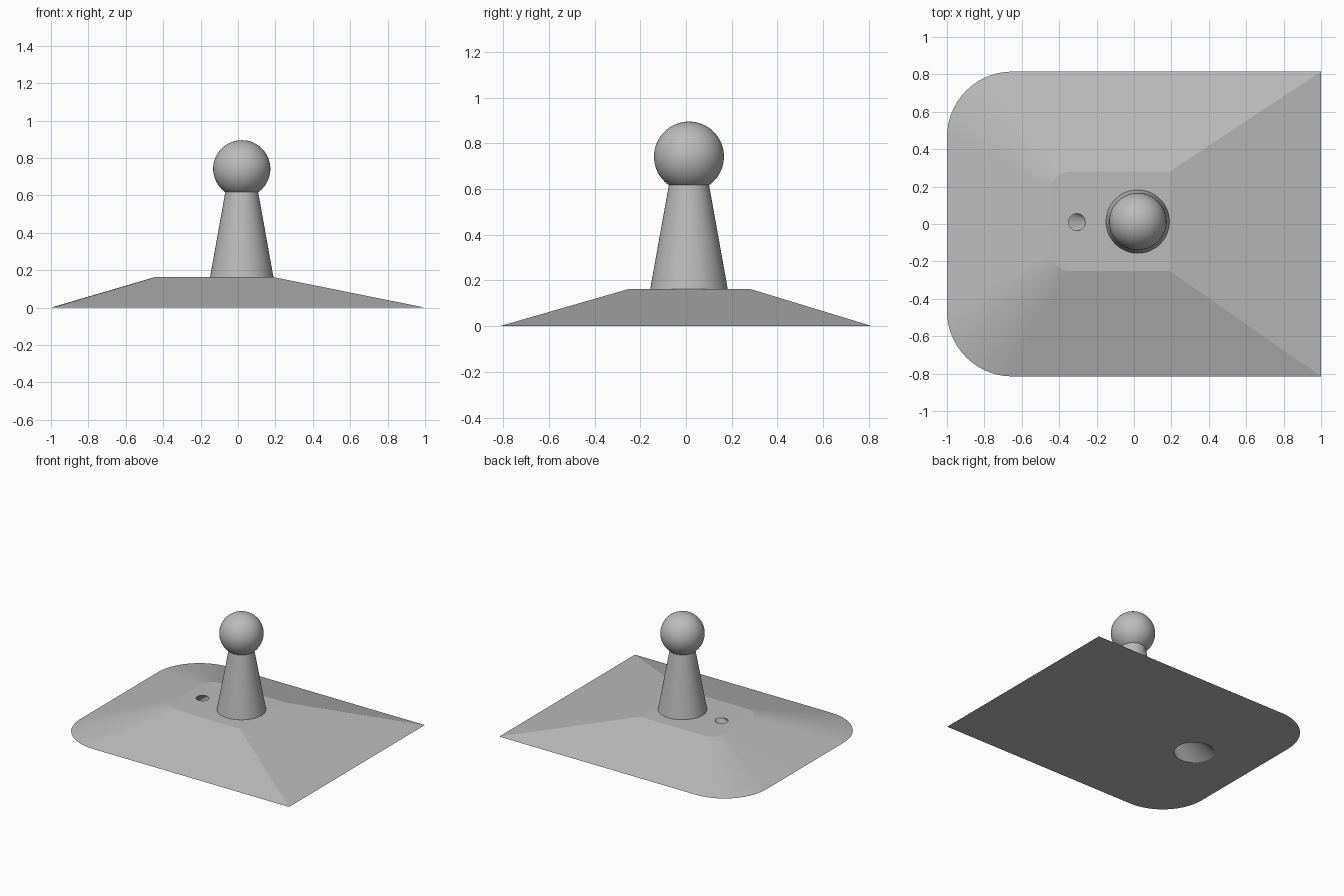
import bpy, bmesh, math

cube = bpy.data.objects.get("Cube")
if cube:
    bpy.data.objects.remove(cube, do_unlink=True)

TOP = 0.163            # height of the raised flat on the base
CX, CY = 0.02, 0.013   # post axis

grey = bpy.data.materials.new("plain_grey")
grey.use_nodes = True
colour = (0.5, 0.5, 0.5, 1)
grey.diffuse_color = colour
grey.node_tree.nodes["Principled BSDF"].inputs["Base Color"].default_value = colour


def loft(name, rings):
    """Solid skinned through rings of equal point count, bottom to top."""
    bm = bmesh.new()
    loops = [[bm.verts.new(p) for p in ring] for ring in rings]
    n = len(loops[0])
    for low, high in zip(loops, loops[1:]):
        for i in range(n):
            j = (i + 1) % n
            bm.faces.new((low[i], low[j], high[j], high[i]))
    bm.faces.new(loops[0][::-1])
    bm.faces.new(loops[-1])
    bmesh.ops.recalc_face_normals(bm, faces=bm.faces)
    mesh = bpy.data.meshes.new(name)
    bm.to_mesh(mesh)
    bm.free()
    obj = bpy.data.objects.new(name, mesh)
    bpy.context.collection.objects.link(obj)
    mesh.materials.append(grey)
    return obj


def circle(x, y, z, r, n=64):
    return [(x + r * math.cos(math.tau * i / n), y + r * math.sin(math.tau * i / n), z)
            for i in range(n)]


def plate_ring(x0, x1, y0, y1, r, z, steps=14):
    """Rectangle whose two corners at x0 are rounded."""
    pts = [(x1, y0, z), (x1, y1, z)]
    for cy, start in ((y1 - r, 90), (y0 + r, 180)):
        for i in range(steps + 1):
            a = math.radians(start + 90 * i / steps)
            pts.append((x0 + r + r * math.cos(a), cy + r * math.sin(a), z))
    return pts


def select_only(obj):
    bpy.ops.object.select_all(action="DESELECT")
    obj.select_set(True)
    bpy.context.view_layer.objects.active = obj


def smooth(obj, degrees):
    select_only(obj)
    bpy.ops.object.shade_smooth_by_angle(angle=math.radians(degrees))


# Sloped base with a flat top
base = loft("base", [plate_ring(-1, 1, -0.815, 0.815, 0.35, 0),
                     plate_ring(-0.445, 0.19, -0.25, 0.28, 0.1, TOP)])

# Slanted, widening hole through the base
def hole_ring(z):
    t = z / TOP
    return circle(-0.535 + 0.23 * t, 0.01, z, 0.14 - 0.095 * t)

cutter = loft("hole_cutter", [hole_ring(-0.02), hole_ring(TOP + 0.02)])
cutter.hide_render = True
cut = base.modifiers.new("hole", "BOOLEAN")
cut.operation = "DIFFERENCE"
cut.solver = "EXACT"
cut.object = cutter
select_only(base)
bpy.ops.object.modifier_apply(modifier=cut.name)
bpy.data.objects.remove(cutter, do_unlink=True)
smooth(base, 8)

# Tapered post
post = loft("post", [circle(CX, CY, TOP - 0.003, 0.17), circle(CX, CY, 0.617, 0.088)])
smooth(post, 30)

# Ball on top
bpy.ops.mesh.primitive_uv_sphere_add(segments=64, ring_count=32, radius=0.153,
                                     location=(CX, CY, 0.742))
ball = bpy.context.object
ball.name = "ball"
ball.data.materials.append(grey)
smooth(ball, 30)
